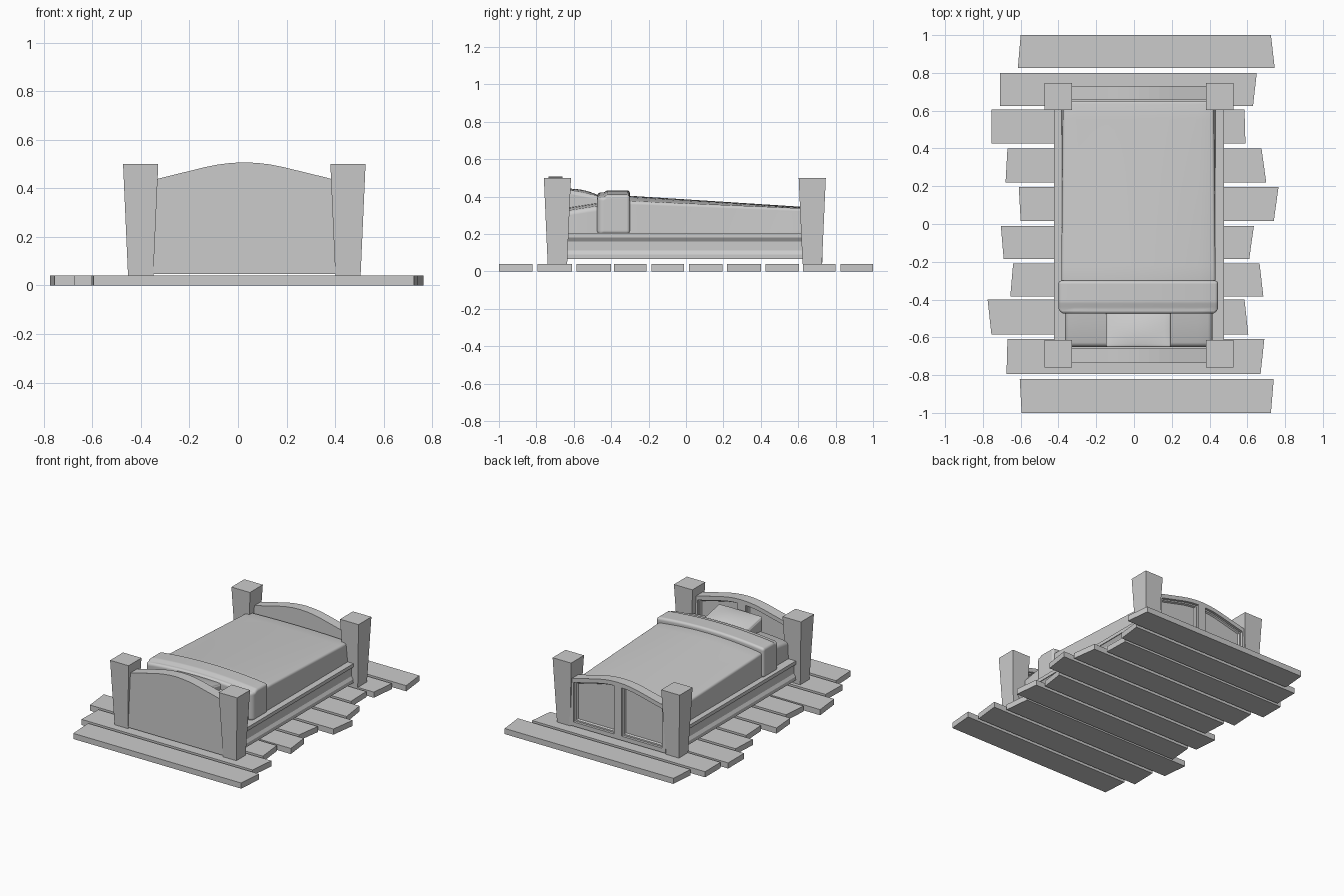
import bpy, bmesh
from mathutils import Vector

if "Cube" in bpy.data.objects:
    bpy.data.objects.remove(bpy.data.objects["Cube"])

CX = 0.026  # bed centre line


def make(name, bm, loc=(0, 0, 0)):
    bmesh.ops.recalc_face_normals(bm, faces=bm.faces)
    me = bpy.data.meshes.new(name)
    bm.to_mesh(me)
    bm.free()
    ob = bpy.data.objects.new(name, me)
    ob.location = loc
    bpy.context.collection.objects.link(ob)
    return ob


def loft(name, rings, loc=(0, 0, 0), skip_centre=False):
    """Skin a list of equal-length closed rings and cap both ends."""
    bm = bmesh.new()
    vs = [[bm.verts.new(p) for p in r] for r in rings]
    n = len(vs[0])
    for a, b in zip(vs, vs[1:]):
        for i in range(n):
            j = (i + 1) % n
            quad = (a[i], a[j], b[j], b[i])
            if skip_centre and all(abs(v.co.x) < 1e-6 for v in quad):
                continue
            bm.faces.new(quad)
    bm.faces.new(vs[0])
    bm.faces.new(vs[-1])
    return make(name, bm, loc)


def soft_box(name, x, y, z, shape, radius, cuts=9):
    """Rounded cushion; shape(u, v, w, co) moves points, with u, v in -1..1 and w in 0..1."""
    bm = bmesh.new()
    bmesh.ops.create_cube(bm, size=2)
    bmesh.ops.subdivide_edges(bm, edges=bm.edges[:], cuts=cuts, use_grid_fill=True)
    for vert in bm.verts:
        u, v, w = vert.co.x, vert.co.y, (vert.co.z + 1) / 2
        co = Vector(((x[0] + x[1]) / 2 + u * (x[1] - x[0]) / 2,
                     (y[0] + y[1]) / 2 + v * (y[1] - y[0]) / 2,
                     z[0] + w * (z[1] - z[0])))
        shape(u, v, w, co)
        vert.co = co
    ob = make(name, bm)
    for p in ob.data.polygons:
        p.use_smooth = True
    mod = ob.modifiers.new("round", 'BEVEL')
    mod.width, mod.segments = radius, 4
    mod.limit_method, mod.angle_limit = 'ANGLE', 0.8
    return ob


# Floor planks: y range, left x (low y, high y), right x (low y, high y)
planks = [
    (-1.0, -.82, -.595, -.605, .725, .74), (-.795, -.61, -.675, -.67, .67, .69),
    (-.585, -.40, -.755, -.775, .605, .585), (-.385, -.21, -.655, -.64, .685, .665),
    (-.185, -.01, -.69, -.705, .61, .635), (.015, .195, -.60, -.61, .74, .765),
    (.22, .40, -.68, -.67, .70, .675), (.425, .605, -.755, -.755, .59, .585),
    (.625, .80, -.71, -.71, .63, .65), (.825, 1.0, -.615, -.60, .745, .725)]
for k, (y0, y1, l0, l1, r0, r1) in enumerate(planks):
    loft(f"floor_plank_{k + 1}", [[(l0, y0, z), (r0, y0, z), (r1, y1, z), (l1, y1, z)]
                                  for z in (0, .04)])

# Posts flaring toward the top
for end, y in (("head", -.6875), ("foot", .675)):
    for side, s in (("left", -1), ("right", 1)):
        loft(f"{end}_post_{side}",
             [[(a * h, b * h, z) for a, b in ((-1, -1), (1, -1), (1, 1), (-1, 1))]
              for h, z in ((.052, .04), (.0725, .5))], (CX + s * .427, y, 0))

# Arched boards with two recessed panels on the +y face
arch = [(0, .507), (.065, .504), (.13, .495), (.24, .468), (.355, .44), (.377, .434)]


def arch_z(x):
    for (x0, z0), (x1, z1) in zip(arch, arch[1:]):
        if x <= x1:
            return z0 + (z1 - z0) * (x - x0) / (x1 - x0)
    return arch[-1][1]


def board(name, y0, y1, drop):
    def ring(m, y):
        left, right = m, .377 - m
        pts = [(left, y, .047 + m), (right, y, .047 + m)]
        for i in range(8):
            x = right + (left - right) * i / 7
            pts.append((x, y, arch_z(x) - drop - m))
        return pts
    ob = loft(name, [ring(0, y0), ring(0, y1), ring(.03, y1), ring(.03, y1 - .018),
                     ring(.04, y1 - .018), ring(.046, y1 - .03)], (CX, 0, 0), True)
    mod = ob.modifiers.new("mirror", 'MIRROR')
    mod.use_clip = True


board("headboard", -.735, -.66, 0)
board("footboard", .66, .73, .055)

# Side rails with stepped moulding: outward x and z of the profile
rail = [(.36, .065), (.445, .065), (.445, .09), (.432, .11), (.432, .16),
        (.445, .18), (.45, .18), (.45, .205), (.36, .205)]
for side, s in (("left", -1), ("right", 1)):
    loft(f"side_rail_{side}", [[(CX + s * x, y, z) for x, z in rail] for y in (-.65, .64)])


# Mattress, rising slightly from the head toward the folded cover
def mattress_shape(u, v, w, co):
    t = min(1, max(0, (co.y + .65) / .25))
    co.z += w * (-.035 + .04 * t - .05 * max(0, v) + .02 * (1 - u * u))


soft_box("mattress", (-.365, .415), (-.65, .64), (.08, .355), mattress_shape, .035)


# Blanket sloping down to the foot with a gentle crown
def blanket_shape(u, v, w, co):
    t = (v + 1) / 2
    co.z += w * (-.04 * t + (.03 - .022 * t) * (1 - u * u))
    co.x -= u * .01 * t * w


soft_box("blanket", (-.385, .432), (-.32, .652), (.19, .375), blanket_shape, .035)


# Folded-back cover edge
def fold_shape(u, v, w, co):
    co.z += w * (.025 * (1 - u * u) - .012 * (v < -.5))
    if abs(u) > .99 and v < -.99:
        co.x -= u * .025


soft_box("folded_cover", (-.40, .445), (-.475, -.30), (.2, .408), fold_shape, .035)


# Pillow, plump in the middle and propped at the headboard
def pillow_shape(u, v, w, co):
    co.z += -.02 * v + (w - .5) * .03 * (1 - u * u) * (1 - v * v)


soft_box("pillow", (-.147, .195), (-.652, -.455), (.315, .42), pillow_shape, .03)
